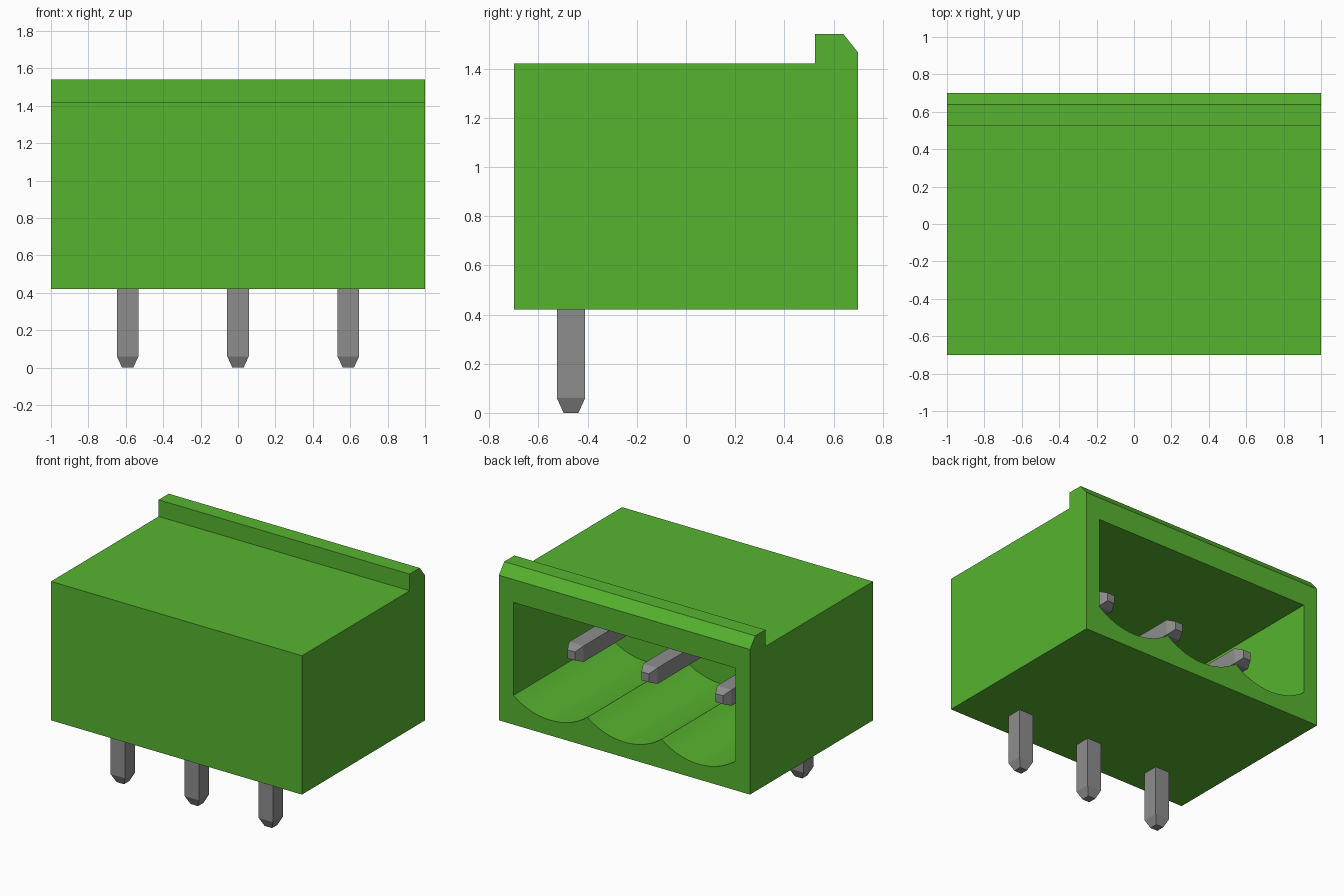
import bpy, bmesh, math
from mathutils import Vector

# Remove the default cube
old = bpy.data.objects.get("Cube")
if old:
    bpy.data.objects.remove(old, do_unlink=True)

PITCH = 0.59                    # pin spacing
HALF_PIN = 0.0575               # half the pin thickness
PIN_Y, PIN_Z = -0.4675, 0.91    # axes of the vertical and horizontal legs
CAVITY_FLOOR, CAVITY_TOP, CAVITY_END = 0.63, 1.30, -0.40
SCALLOP_DEPTH = 0.10


def material(name, rgb, metallic=0.0):
    mat = bpy.data.materials.new(name)
    mat.use_nodes = True
    mat.diffuse_color = (*rgb, 1)
    bsdf = mat.node_tree.nodes["Principled BSDF"]
    bsdf.inputs["Base Color"].default_value = (*rgb, 1)
    bsdf.inputs["Metallic"].default_value = metallic
    bsdf.inputs["Roughness"].default_value = 0.5
    return mat


def mesh_object(name, bm, mat):
    bmesh.ops.recalc_face_normals(bm, faces=bm.faces)
    mesh = bpy.data.meshes.new(name)
    bm.to_mesh(mesh)
    bm.free()
    mesh.materials.append(mat)
    obj = bpy.data.objects.new(name, mesh)
    bpy.context.collection.objects.link(obj)
    return obj


def loft(name, rings, mat):
    """Skin a closed solid through rings with equal point counts."""
    bm = bmesh.new()
    loops = [[bm.verts.new(p) for p in ring] for ring in rings]
    n = len(loops[0])
    for a, b in zip(loops, loops[1:]):
        for i in range(n):
            j = (i + 1) % n
            bm.faces.new((a[i], a[j], b[j], b[i]))
    bm.faces.new(loops[0])
    bm.faces.new(loops[-1])
    return mesh_object(name, bm, mat)


green = material("green plastic", (0.095, 0.455, 0.028))
grey = material("grey metal", (0.27, 0.27, 0.27))

# Housing: side profile with the raised, chamfered rear lip
side = [(-0.70, 0.42), (0.70, 0.42), (0.70, 1.465), (0.64, 1.54),
        (0.525, 1.54), (0.525, 1.42), (-0.70, 1.42)]
housing = loft("housing", [[(x, y, z) for y, z in side] for x in (-1, 1)], green)

# Cavity cutter: three circular scallops along the floor, flat top
radius = ((PITCH / 2) ** 2 + SCALLOP_DEPTH ** 2) / (2 * SCALLOP_DEPTH)
sweep = math.asin(PITCH / 2 / radius)
STEPS = 14
outline = [(-1.5 * PITCH, CAVITY_TOP), (-1.5 * PITCH, CAVITY_FLOOR)]
for k in (-1, 0, 1):
    for i in range(1, STEPS + 1):
        a = sweep * (2 * i / STEPS - 1)
        outline.append((k * PITCH + radius * math.sin(a),
                        CAVITY_FLOOR - SCALLOP_DEPTH + radius * (1 - math.cos(a))))
outline.append((1.5 * PITCH, CAVITY_TOP))
cutter = loft("cavity_cutter",
              [[(x, y, z) for x, z in outline] for y in (CAVITY_END, 0.9)], green)
cutter.hide_render = True

cut = housing.modifiers.new("cavity", "BOOLEAN")
cut.operation = "DIFFERENCE"
cut.solver = "EXACT"
cut.object = cutter
bpy.context.view_layer.update()
evaluated = housing.evaluated_get(bpy.context.evaluated_depsgraph_get())
carved = bpy.data.meshes.new_from_object(evaluated)
housing.modifiers.clear()
housing.data = carved
carved.name = "housing"
bpy.data.objects.remove(cutter, do_unlink=True)

# Smooth the scallops while keeping the edges crisp
bpy.ops.object.select_all(action="DESELECT")
housing.select_set(True)
bpy.context.view_layer.objects.active = housing
bpy.ops.object.shade_smooth_by_angle(angle=math.radians(20))


# Pins: square right-angle bars with tapered tips
def pin_ring(x, y, z, half, u):
    """Square ring spanned by x and the in-plane direction u = (dy, dz)."""
    centre, across = Vector((x, y, z)), Vector((0, u[0], u[1])) * half
    wide = Vector((half, 0, 0))
    return [centre - wide - across, centre + wide - across,
            centre + wide + across, centre - wide + across]


for label, k in (("right", -1), ("middle", 0), ("left", 1)):
    x, tip = k * PITCH, 0.03
    loft(f"pin_{label}", [
        pin_ring(x, PIN_Y, 0.0, tip, (1, 0)),
        pin_ring(x, PIN_Y, 0.06, HALF_PIN, (1, 0)),
        pin_ring(x, PIN_Y, PIN_Z, HALF_PIN, (1, -1)),
        pin_ring(x, 0.405, PIN_Z, HALF_PIN, (0, -1)),
        pin_ring(x, 0.465, PIN_Z, tip, (0, -1)),
    ], grey)
